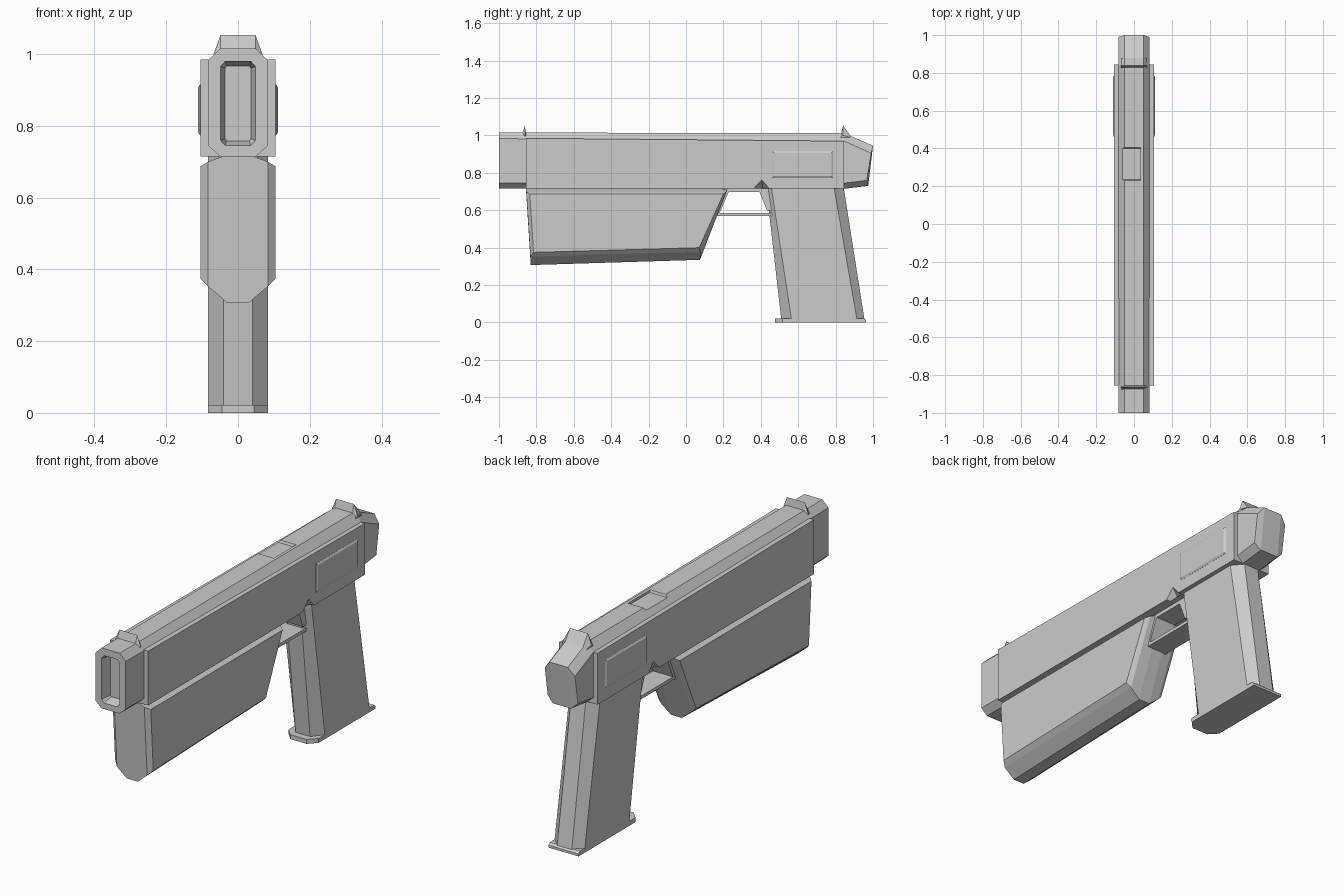
import bpy, bmesh


def loft(name, axis, layers):
    """Skin equal-count outlines placed along an axis (outline = other two axes in order)."""
    bm = bmesh.new()
    rings = []
    for pos, pts in layers:
        ring = []
        for a, b in pts:
            co = {'x': (pos, a, b), 'y': (a, pos, b), 'z': (a, b, pos)}[axis]
            ring.append(bm.verts.new(co))
        rings.append(ring)
    n = len(rings[0])
    for r0, r1 in zip(rings, rings[1:]):
        for i in range(n):
            j = (i + 1) % n
            bm.faces.new((r0[i], r0[j], r1[j], r1[i]))
    bm.faces.new(rings[0])
    bm.faces.new(rings[-1])
    bmesh.ops.recalc_face_normals(bm, faces=bm.faces)
    me = bpy.data.meshes.new(name)
    bm.to_mesh(me)
    bm.free()
    ob = bpy.data.objects.new(name, me)
    bpy.context.collection.objects.link(ob)
    return ob


def sym(layers):
    """Mirror layers (listed centre outwards) across x = 0."""
    return [(-p, pts) for p, pts in reversed(layers)] + layers


def rect(a0, a1, b0, b1):
    return [(a0, b0), (a1, b0), (a1, b1), (a0, b1)]


def octo(a0, a1, b0, b1, ca, cb):
    """Rectangle with cut corners."""
    return [(a0 + ca, b0), (a1 - ca, b0), (a1, b0 + cb), (a1, b1 - cb),
            (a1 - ca, b1), (a0 + ca, b1), (a0, b1 - cb), (a0, b0 + cb)]


def cut(target, cutter):
    cutter.hide_render = True
    cutter.display_type = 'WIRE'
    mod = target.modifiers.new("cut", 'BOOLEAN')
    mod.operation = 'DIFFERENCE'
    mod.solver = 'EXACT'
    mod.object = cutter


# Full-length faceted slide core with sloping rear end
core = loft("slide_core", 'x', sym([
    (0.05, [(-1, 0.715), (-1, 1.015), (0.845, 1.013), (1.0, 0.945), (0.974, 0.73), (0.845, 0.715)]),
    (0.083, [(-1, 0.745), (-1, 0.983), (0.845, 0.97), (0.99, 0.905), (0.967, 0.76), (0.845, 0.745)]),
]))

# Muzzle recess and ejection port
cut(core, loft("muzzle_cutter", 'y', [
    (-1.01, octo(-0.05, 0.05, 0.743, 0.982, 0.013, 0.015)),
    (-1.0, octo(-0.049, 0.049, 0.745, 0.98, 0.013, 0.015)),
    (-0.95, octo(-0.036, 0.036, 0.758, 0.967, 0.005, 0.006)),
]))
cut(core, loft("port_cutter", 'x', [
    (-0.12, [(0.235, 1.002), (0.40, 1.002), (0.412, 1.03), (0.225, 1.03)]),
    (0.035, [(0.235, 1.002), (0.40, 1.002), (0.412, 1.03), (0.225, 1.03)]),
]))

# Wide side plates, with a small notch ahead of the grip
loft("side_plates", 'x', sym([
    (0.082, [(-0.855, 0.715), (-0.855, 0.985), (0.845, 0.97), (0.845, 0.715),
             (0.445, 0.715), (0.41, 0.716), (0.36, 0.715)]),
    (0.105, [(-0.855, 0.715), (-0.855, 0.985), (0.845, 0.97), (0.845, 0.715),
             (0.445, 0.715), (0.405, 0.762), (0.36, 0.715)]),
]))

# Raised side panels
loft("side_panels", 'x', sym([
    (0.1055, rect(0.46, 0.787, 0.773, 0.916)),
    (0.111, rect(0.47, 0.778, 0.782, 0.907)),
]))

# Bevelled block under the barrel
loft("lower_block", 'x', sym([
    (0.03, [(-0.856, 0.72), (-0.83, 0.307), (0.075, 0.335), (0.222, 0.72)]),
    (0.083, [(-0.854, 0.70), (-0.832, 0.352), (0.078, 0.378), (0.216, 0.70)]),
    (0.105, [(-0.835, 0.687), (-0.815, 0.375), (0.07, 0.40), (0.2, 0.687)]),
]))

# Raked grip and its base plate
loft("grip", 'x', sym([
    (0.04, [(0.428, 0.73), (0.51, 0.01), (0.955, 0.01), (0.842, 0.73)]),
    (0.083, [(0.455, 0.73), (0.565, 0.01), (0.915, 0.01), (0.79, 0.73)]),
]))
base = [(-0.045, 0.475), (0.045, 0.475), (0.083, 0.515), (0.083, 0.962), (-0.083, 0.962), (-0.083, 0.515)]
back = [(x, min(y, 0.95)) for x, y in base]
loft("grip_base", 'z', [(0, base), (0.012, base), (0.022, back)])

# Trigger guard: lower bar, front strut and upper bar
for name, pts in {
    "guard_bottom": [(0.13, 0.57), (0.47, 0.57), (0.47, 0.586), (0.13, 0.586)],
    "guard_front": [(0.15, 0.571), (0.18, 0.585), (0.238, 0.72), (0.2, 0.72)],
    "guard_top": [(0.2, 0.697), (0.45, 0.697), (0.45, 0.72), (0.2, 0.72)],
    "guard_rear": [(0.388, 0.71), (0.432, 0.6), (0.47, 0.6), (0.47, 0.71)],
}.items():
    loft(name, 'x', sym([(0.055, pts)]))

# Front and rear sights
for name, y0, yp, y1 in (("front_sight", -0.878, -0.862, -0.854), ("rear_sight", 0.826, 0.84, 0.878)):
    loft(name, 'x', sym([
        (0.049, [(y0, 1.0), (yp, 1.053), (y1, 1.0)]),
        (0.068, [(y0, 0.99), (yp, 1.0), (y1, 0.99)]),
    ]))
